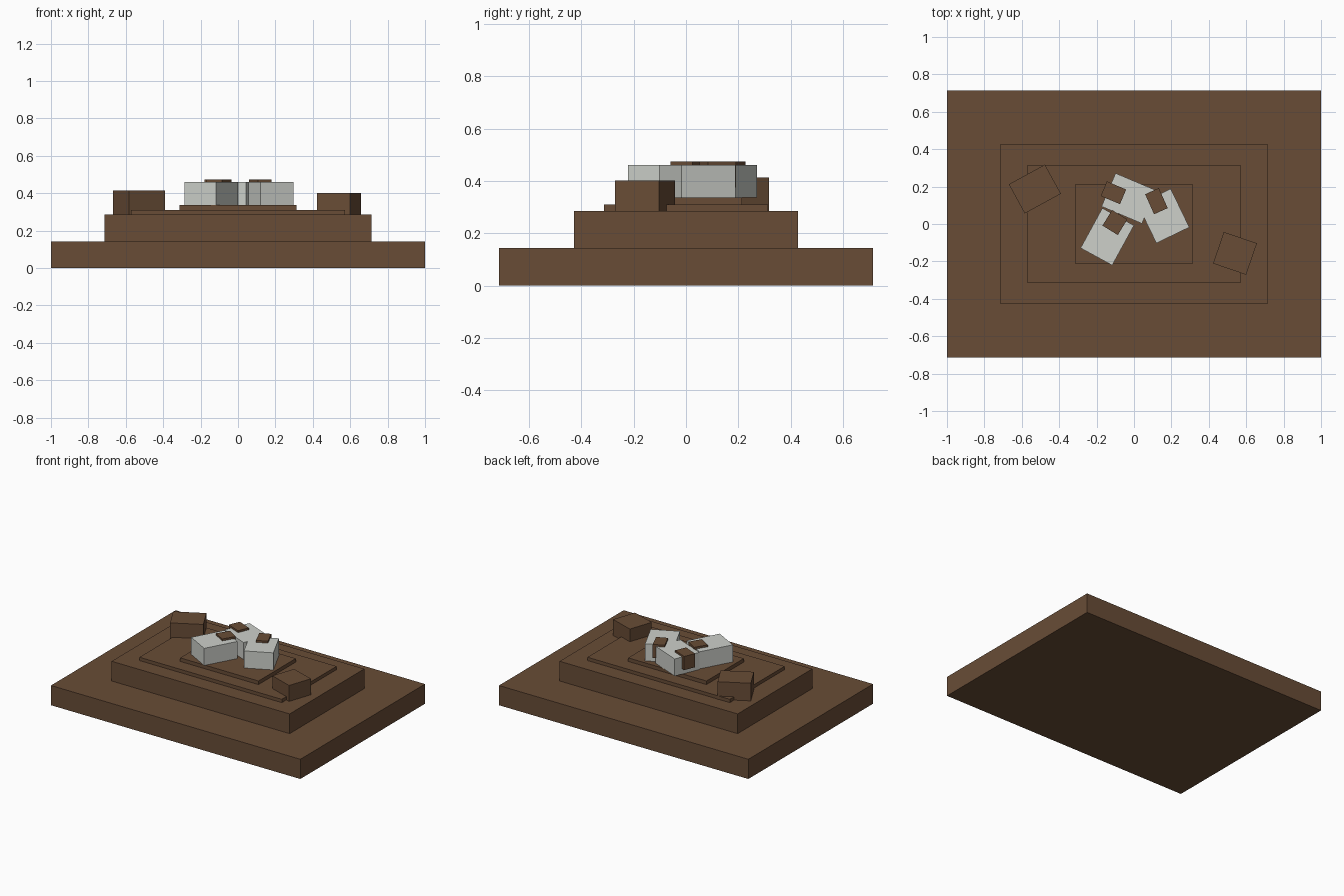
import bpy
from mathutils import Matrix
import bmesh

default = bpy.data.objects.get("Cube")
if default:
    bpy.data.objects.remove(default, do_unlink=True)


def material(name, color):
    mat = bpy.data.materials.new(name)
    mat.use_nodes = True
    mat.diffuse_color = color
    mat.node_tree.nodes["Principled BSDF"].inputs["Base Color"].default_value = color
    return mat


brown = material("earth brown", (0.14, 0.073, 0.037, 1))
white = material("pale grey", (0.61, 0.63, 0.59, 1))


def box(name, mat, center, size, bottom, top, turn=0.0):
    """Flat-sided box standing between two heights, turned about z."""
    mesh = bpy.data.meshes.new(name)
    bm = bmesh.new()
    scale = Matrix.Diagonal((size[0], size[1], top - bottom, 1))
    bmesh.ops.create_cube(bm, size=1, matrix=scale)
    bm.to_mesh(mesh)
    bm.free()
    mesh.materials.append(mat)
    obj = bpy.data.objects.new(name, mesh)
    obj.location = (center[0], center[1], (bottom + top) / 2)
    obj.rotation_euler.z = turn
    bpy.context.collection.objects.link(obj)
    return obj


# Stepped mound
floor = 0.0
for name, width, depth, top in (
    ("base_tier", 2.0, 1.428, 0.143),
    ("middle_tier", 1.428, 0.856, 0.286),
    ("upper_tier", 1.142, 0.628, 0.31),
    ("top_tier", 0.628, 0.428, 0.336),
):
    box(name, brown, (0, 0), (width, depth), floor, top)
    floor = top

# Loose boulders on the middle tier
box("left_back_boulder", brown, (-0.53, 0.187), (0.22, 0.178), 0.286, 0.414, 0.5)
box("right_front_boulder", brown, (0.54, -0.157), (0.187, 0.178), 0.286, 0.402, -0.33)

# Pale blocks clustered on the top tier
box("front_block", white, (-0.143, -0.068), (0.193, 0.243), floor, 0.46, -0.5)
box("back_block", white, (-0.028, 0.137), (0.235, 0.193), floor, 0.46, -0.4)
box("side_block", white, (0.158, 0.043), (0.196, 0.229), floor, 0.46, 0.45)

# Small brown chunks embedded in the pale blocks
box("front_chunk", brown, (-0.102, 0.008), (0.096, 0.098), 0.375, 0.474, -0.55)
box("back_chunk", brown, (-0.11, 0.167), (0.112, 0.085), 0.375, 0.474, -0.4)
box("side_chunk", brown, (0.12, 0.122), (0.08, 0.117), 0.375, 0.474, 0.42)
